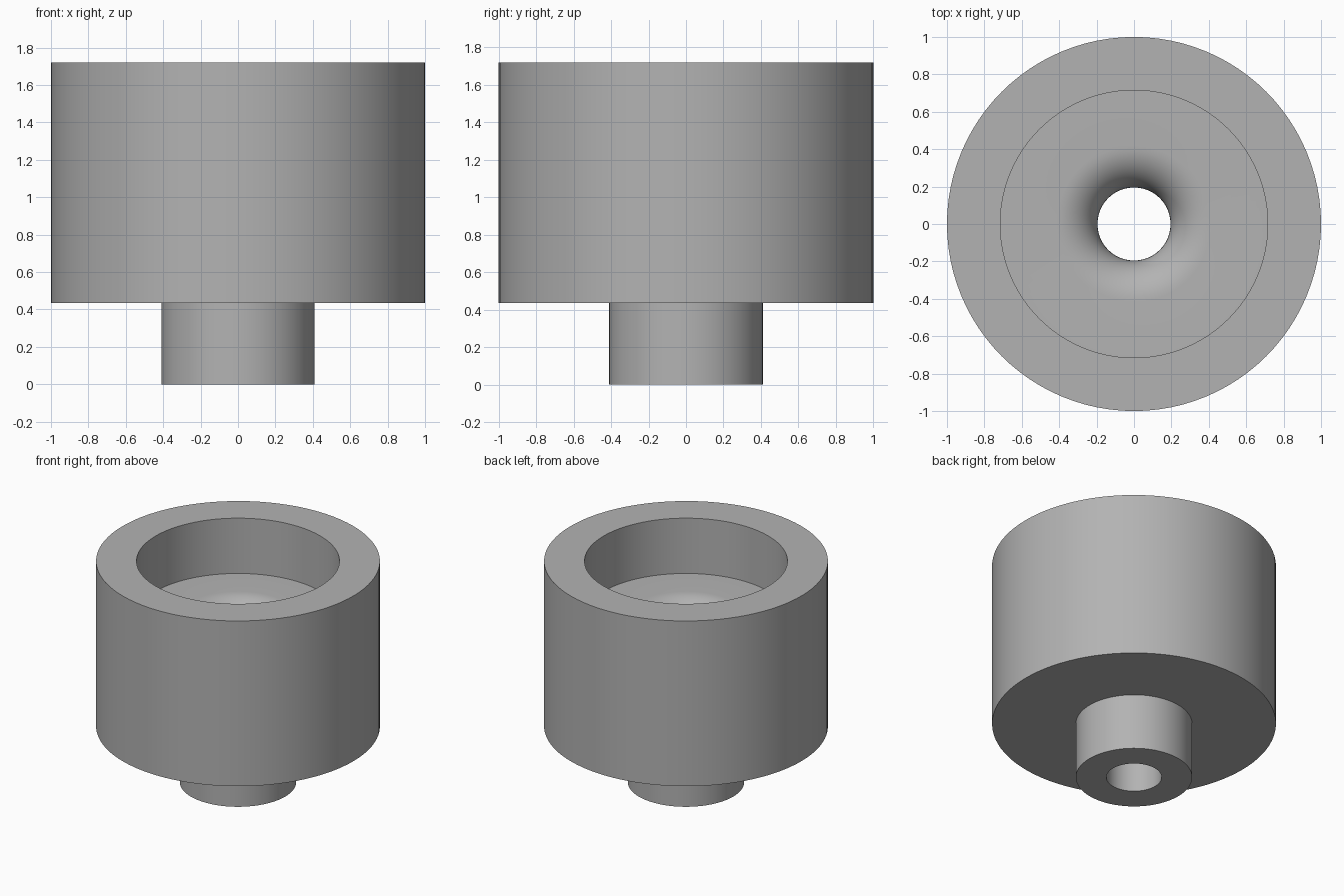
import bpy, bmesh, math

cube = bpy.data.objects.get("Cube")
if cube:
    bpy.data.objects.remove(cube)

grey = bpy.data.materials.new("plain_grey")
grey.use_nodes = True
colour = (0.45, 0.45, 0.45, 1)
grey.diffuse_color = colour
grey.node_tree.nodes["Principled BSDF"].inputs["Base Color"].default_value = colour

SEGMENTS = 96
TOP, UNDERSIDE, FLOOR = 1.72, 0.435, 1.29
OUTER, CUP, STEM, BORE = 1.0, 0.715, 0.41, 0.195
FILLET = 0.22


def lathe(name, profile):
    """Revolve a closed (radius, height) profile about z."""
    bm = bmesh.new()
    verts = [bm.verts.new((r, 0, z)) for r, z in profile]
    edges = [bm.edges.new((v, verts[i - 1])) for i, v in enumerate(verts)]
    bmesh.ops.spin(bm, geom=verts + edges, cent=(0, 0, 0), axis=(0, 0, 1),
                   angle=math.tau, steps=SEGMENTS, use_merge=True)
    bmesh.ops.remove_doubles(bm, verts=bm.verts[:], dist=0.0001)
    bmesh.ops.recalc_face_normals(bm, faces=bm.faces[:])
    mesh = bpy.data.meshes.new(name)
    bm.to_mesh(mesh)
    bm.free()
    mesh.materials.append(grey)
    obj = bpy.data.objects.new(name, mesh)
    bpy.context.collection.objects.link(obj)
    bpy.ops.object.select_all(action="DESELECT")
    obj.select_set(True)
    bpy.context.view_layer.objects.active = obj
    bpy.ops.object.shade_smooth_by_angle(angle=math.radians(30))


# Rounded lip where the cup floor rolls into the bore
lip = []
for i in range(13):
    a = math.pi / 2 * i / 12
    lip.append((BORE + FILLET * (1 - math.sin(a)),
                FLOOR - FILLET * (1 - math.cos(a))))

# Cup with stem, bored through the middle
lathe("cup_with_stem", [
    (BORE, 0), (STEM, 0), (STEM, UNDERSIDE), (OUTER, UNDERSIDE),
    (OUTER, TOP), (CUP, TOP), (CUP, FLOOR)] + lip)
